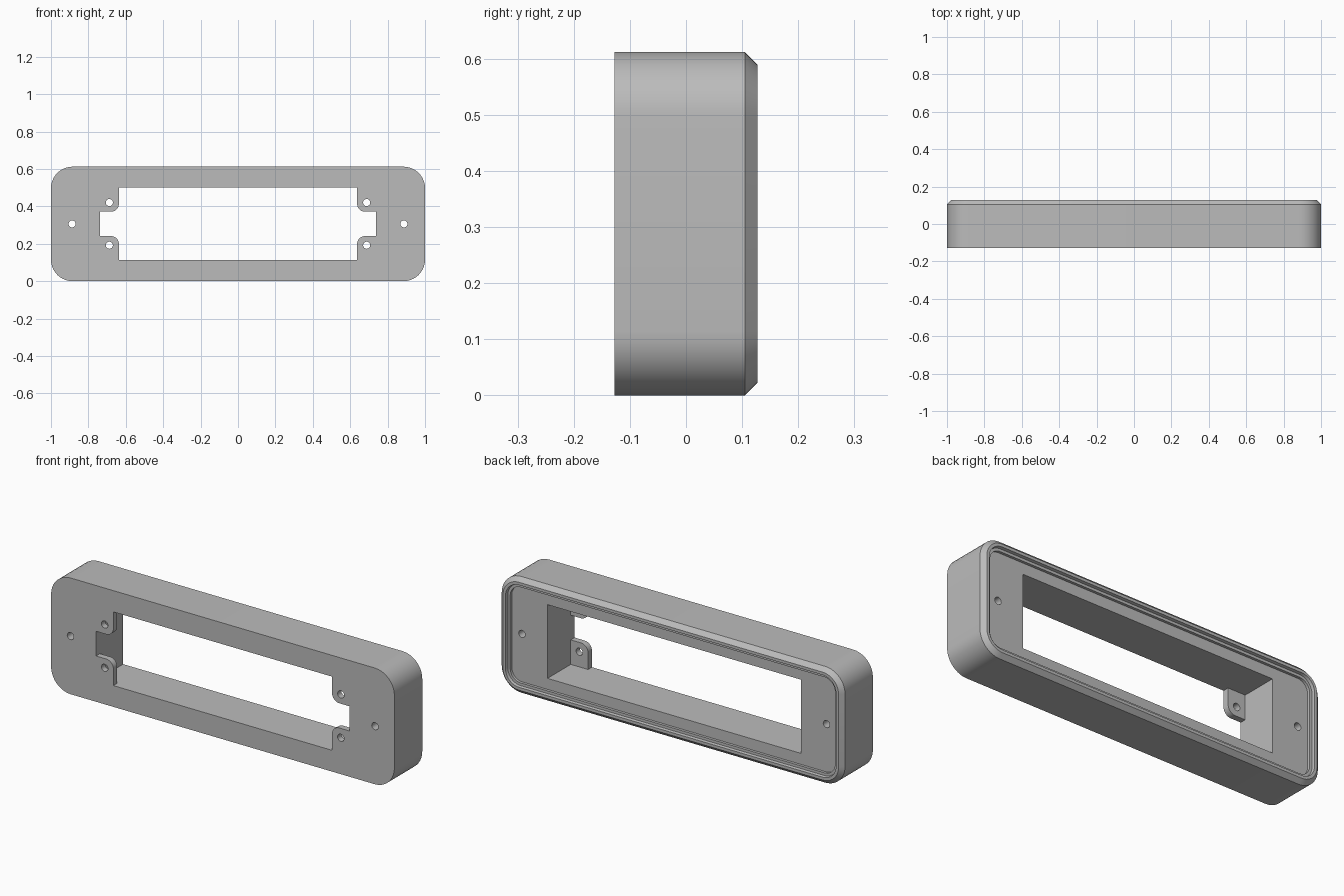
import bpy, bmesh, math
from mathutils import Vector

if "Cube" in bpy.data.objects:
    bpy.data.objects.remove(bpy.data.objects["Cube"])

W, H, D = 1.0, 0.306, 0.127          # half width, half height, half depth
ROUND = 0.115                        # outer corner radius

grey = bpy.data.materials.new("plain_grey")
grey.use_nodes = True
grey.diffuse_color = (0.5, 0.5, 0.5, 1)
grey.node_tree.nodes["Principled BSDF"].inputs["Base Color"].default_value = (0.5, 0.5, 0.5, 1)


def rounded(corners, steps=10):
    """Right-angled outline from (x, z, radius) corners, with arcs where radius > 0."""
    out = []
    for i, (x, z, r) in enumerate(corners):
        p = Vector((x, z))
        if r == 0:
            out.append(p)
            continue
        a = (Vector(corners[i - 1][:2]) - p).normalized()
        b = (Vector(corners[(i + 1) % len(corners)][:2]) - p).normalized()
        for k in range(steps + 1):
            t = math.pi / 2 * k / steps
            out.append(p + r * (a + b - b * math.cos(t) - a * math.sin(t)))
    return out


def rect(w, h, r=0):
    return rounded([(-w, -h, r), (w, -h, r), (w, h, r), (-w, h, r)])


def circle(x, z, r, n=24):
    return [Vector((x + r * math.cos(math.tau * k / n), z + r * math.sin(math.tau * k / n)))
            for k in range(n)]


def loft(name, sections):
    """Closed solid through (outline, y) sections."""
    bm = bmesh.new()
    rings = [[bm.verts.new((p.x, y, p.y + H)) for p in pts] for pts, y in sections]
    n = len(rings[0])
    for r0, r1 in zip(rings, rings[1:]):
        for i in range(n):
            j = (i + 1) % n
            bm.faces.new((r0[i], r0[j], r1[j], r1[i]))
    bm.faces.new(rings[0])
    bm.faces.new(rings[-1])
    bmesh.ops.recalc_face_normals(bm, faces=bm.faces)
    me = bpy.data.meshes.new(name)
    bm.to_mesh(me)
    bm.free()
    me.materials.append(grey)
    ob = bpy.data.objects.new(name, me)
    bpy.context.collection.objects.link(ob)
    return ob


def cut(target, outline, y0, y1):
    cutter = loft("cutter", [(outline, y0), (outline, y1)])
    cutter.hide_render = True
    mod = target.modifiers.new("cut", "BOOLEAN")
    mod.operation, mod.solver, mod.object = "DIFFERENCE", "EXACT", cutter
    bpy.context.view_layer.objects.active = target
    bpy.ops.object.modifier_apply(modifier=mod.name)
    bpy.data.objects.remove(cutter)


# Body: straight wall, back chamfer, narrow rim, stepped recess down to the panel
profile = [(0, -D), (0, 0.105), (0.022, D), (0.037, D),
           (0.040, 0.112), (0.054, 0.112), (0.054, 0.098)]
frame = loft("frame", [(rect(W - i, H - i, ROUND - i), y) for i, y in profile])

# Window pocket from the back, leaving a thin front skin for the mounting tabs
px, pz, tx, tz = 0.738, 0.194, 0.637, 0.065
cut(frame, rect(px, pz), -0.095, 0.3)

# Front opening: wide window plus side slots, with rounded tab corners
quarter = [(px, tz, 0), (tx, tz, 0.042), (tx, pz, 0)]
half = quarter + [(-x, z, r) for x, z, r in reversed(quarter)]
opening = half + [(x, -z, r) for x, z, r in reversed(half)]
cut(frame, rounded(opening), -0.3, -0.03)

# Screw holes: one at each end, two tabs per side
for side in (-1, 1):
    cut(frame, circle(side * 0.887, 0, 0.019), -0.3, 0.3)
    for up in (-1, 1):
        cut(frame, circle(side * 0.688, up * 0.114, 0.019), -0.3, 0)

bpy.ops.object.select_all(action="DESELECT")
frame.select_set(True)
bpy.context.view_layer.objects.active = frame
bpy.ops.object.shade_smooth_by_angle(angle=math.radians(30))
